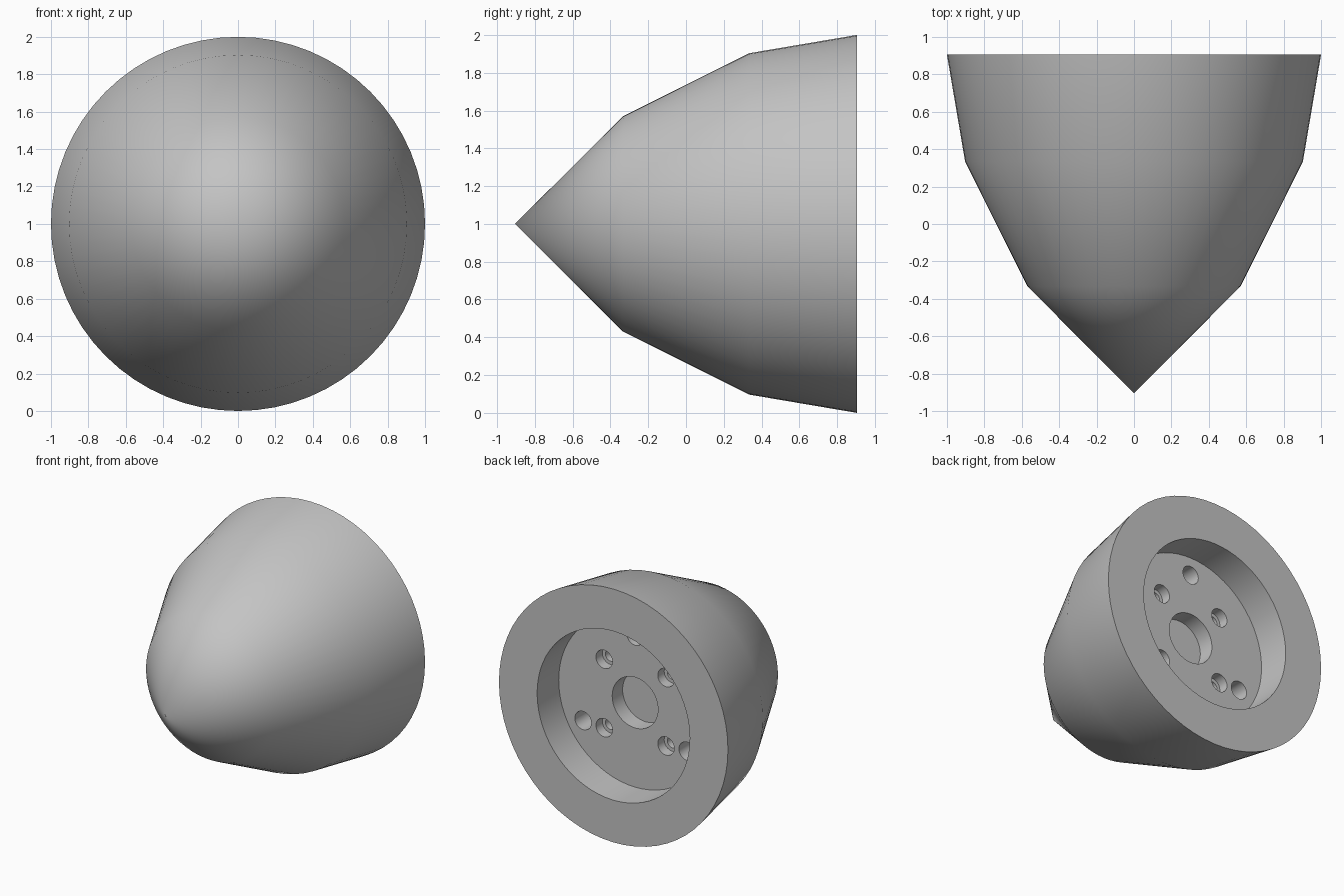
import bpy, bmesh
from math import pi, cos, sin, radians
from mathutils import Vector

default = bpy.data.objects.get("Cube")
if default:
    bpy.data.objects.remove(default, do_unlink=True)

BACK = 0.905          # y of the rear rim
FLOOR = BACK - 0.27   # y of the recessed mounting face

grey = bpy.data.materials.new("plain grey")
grey.use_nodes = True
colour = (0.55, 0.55, 0.55, 1)
grey.diffuse_color = colour
grey.node_tree.nodes["Principled BSDF"].inputs["Base Color"].default_value = colour


def lathe(name, profile, centre=(0, 0, 1), steps=64):
    """Spin (radius, y) points round a y-parallel axis."""
    bm = bmesh.new()
    c = Vector(centre)
    verts = [bm.verts.new(c + Vector((r, y, 0))) for r, y in profile]
    edges = [bm.edges.new(pair) for pair in zip(verts, verts[1:])]
    bmesh.ops.spin(bm, geom=verts + edges, cent=c, axis=(0, 1, 0),
                   angle=2 * pi, steps=steps, use_duplicate=False)
    bmesh.ops.remove_doubles(bm, verts=bm.verts, dist=1e-4)
    bmesh.ops.recalc_face_normals(bm, faces=bm.faces)
    mesh = bpy.data.meshes.new(name)
    bm.to_mesh(mesh)
    bm.free()
    mesh.materials.append(grey)
    obj = bpy.data.objects.new(name, mesh)
    bpy.context.collection.objects.link(obj)
    return obj


# Nose cone with rear recess and central socket
body = lathe("nose_cone", [
    (0, -BACK), (0.57, -0.333), (0.903, 0.333), (1, BACK),
    (0.667, BACK), (0.667, FLOOR), (0.2, FLOOR),
    (0.2, FLOOR - 0.13), (0, FLOOR - 0.13)])

cutters = []

# Four stepped screw holes in a square
for sx in (-1, 1):
    for sz in (-1, 1):
        cutters.append(lathe("screw_hole_cutter", [
            (0, FLOOR + 0.1), (0.072, FLOOR + 0.1), (0.072, FLOOR - 0.08),
            (0.045, FLOOR - 0.08), (0.045, FLOOR - 0.25), (0, FLOOR - 0.25)],
            (sx * 0.27, 0, 1 + sz * 0.27), 32))

# Three plain pin holes, evenly spaced
for angle in (90, 210, 330):
    a = radians(angle)
    cutters.append(lathe("pin_hole_cutter", [
        (0, FLOOR + 0.1), (0.072, FLOOR + 0.1),
        (0.072, FLOOR - 0.25), (0, FLOOR - 0.25)],
        (0.525 * cos(a), 0, 1 + 0.525 * sin(a)), 32))

# Cut the holes
for cutter in cutters:
    cutter.hide_render = True
    mod = body.modifiers.new("hole", 'BOOLEAN')
    mod.operation = 'DIFFERENCE'
    mod.solver = 'EXACT'
    mod.object = cutter

bpy.ops.object.select_all(action='DESELECT')
body.select_set(True)
bpy.context.view_layer.objects.active = body
for mod in list(body.modifiers):
    bpy.ops.object.modifier_apply(modifier=mod.name)
for cutter in cutters:
    bpy.data.objects.remove(cutter, do_unlink=True)
bpy.ops.object.shade_smooth_by_angle(angle=radians(30))
